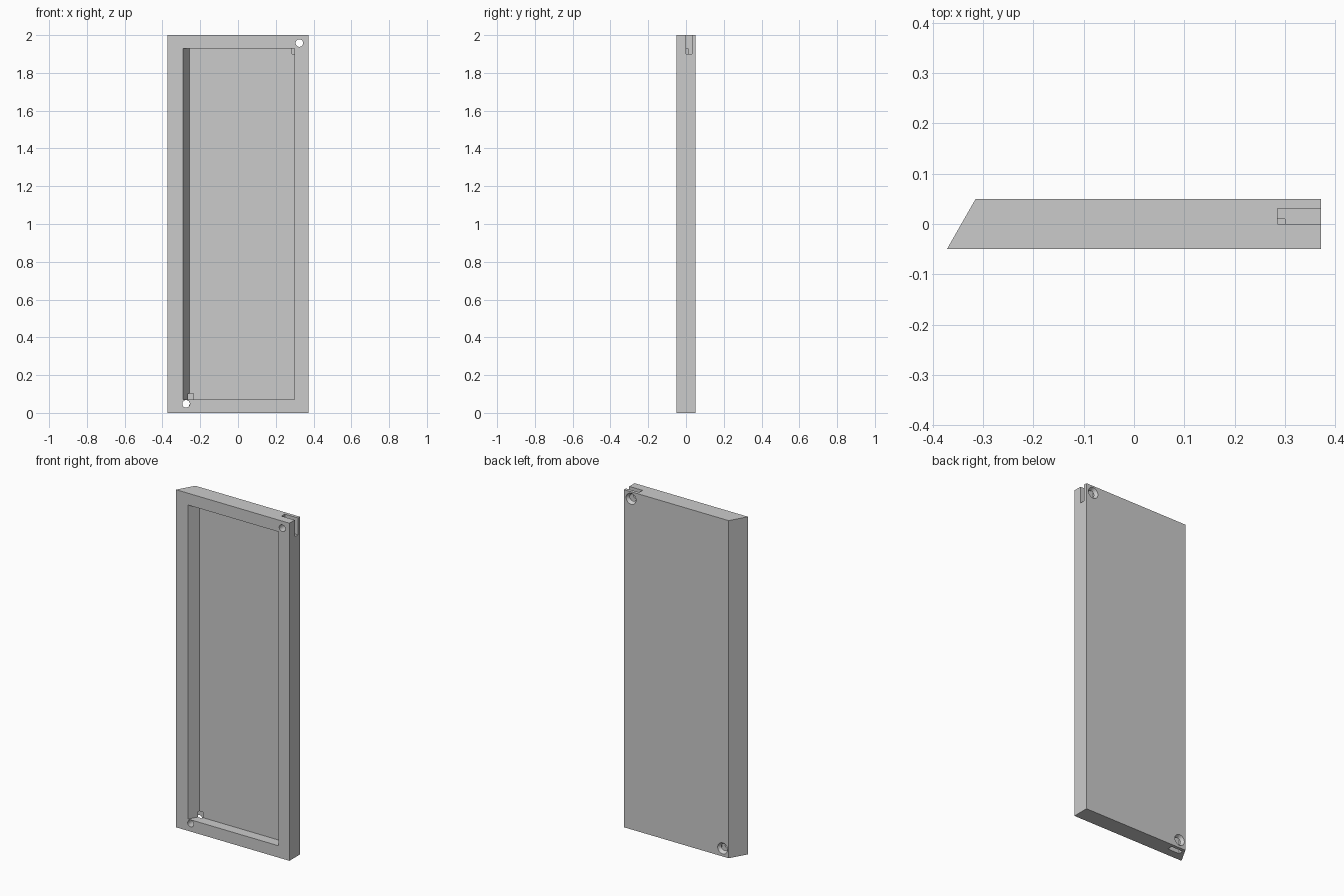
import bpy
import bmesh
from mathutils import Matrix, Vector

cube = bpy.data.objects.get("Cube")
if cube:
    bpy.data.objects.remove(cube, do_unlink=True)

grey = bpy.data.materials.new("plain grey")
grey.use_nodes = True
grey.diffuse_color = (0.6, 0.6, 0.6, 1)
grey.node_tree.nodes["Principled BSDF"].inputs["Base Color"].default_value = (0.6, 0.6, 0.6, 1)

HALF_W, HALF_D, HEIGHT = 0.372, 0.05, 2.0
SLOPE = 0.57        # x shift per unit of depth on the mitred side
RIM = 0.07


def make_object(name, bm):
    bmesh.ops.recalc_face_normals(bm, faces=bm.faces)
    mesh = bpy.data.meshes.new(name)
    bm.to_mesh(mesh)
    bm.free()
    mesh.materials.append(grey)
    obj = bpy.data.objects.new(name, mesh)
    bpy.context.collection.objects.link(obj)
    return obj


def prism(name, outline, z0, z1):
    """Extrude an (x, y) outline upwards from z0 to z1."""
    bm = bmesh.new()
    base = bm.faces.new([bm.verts.new((x, y, z0)) for x, y in outline])
    top = bmesh.ops.extrude_face_region(bm, geom=[base])["geom"]
    bmesh.ops.translate(bm, vec=(0, 0, z1 - z0),
                        verts=[v for v in top if isinstance(v, bmesh.types.BMVert)])
    return make_object(name, bm)


def mitred(x_front, x_right, y0, y1):
    """Outline with a slanted left edge, x_front being its x at y0."""
    return [(x_front, y0), (x_right, y0), (x_right, y1), (x_front + (y1 - y0) * SLOPE, y1)]


def box(name, x0, x1, y0, y1, z0, z1):
    return prism(name, [(x0, y0), (x1, y0), (x1, y1), (x0, y1)], z0, z1)


def cone(name, x, z, y0, r0, y1, r1):
    """Round cutter along y, radius r0 at y0 and r1 at y1."""
    bm = bmesh.new()
    turn = Matrix.Rotation(-1.5707963, 4, "X")
    place = Matrix.Translation(Vector((x, (y0 + y1) / 2, z)))
    bmesh.ops.create_cone(bm, cap_ends=True, segments=32, radius1=r0, radius2=r1,
                          depth=y1 - y0, matrix=place @ turn)
    return make_object(name, bm)


def cut(target, cutter):
    """Subtract the cutter from the target and remove it."""
    mod = target.modifiers.new("cut", "BOOLEAN")
    mod.operation = "DIFFERENCE"
    mod.solver = "EXACT"
    mod.object = cutter
    cutter.hide_render = True
    graph = bpy.context.evaluated_depsgraph_get()
    mesh = bpy.data.meshes.new_from_object(target.evaluated_get(graph))
    target.modifiers.clear()
    target.data = mesh
    bpy.data.objects.remove(cutter, do_unlink=True)


# Slab with one mitred side
panel = prism("panel", mitred(-HALF_W, HALF_W, -HALF_D, HALF_D), 0, HEIGHT)

# Shallow tray in the front, its mitred wall parallel to the outer side
FLOOR, LIP = 0.01, 0.02
tray_left = -0.292 - LIP * SLOPE
cut(panel, prism("tray_cutter", mitred(tray_left, 0.3, -HALF_D - LIP, FLOOR),
                 RIM, HEIGHT - RIM))

# Slots for the corner fittings: open top corner, and bottom edge
cut(panel, box("top_slot_cutter", 0.285, 0.4, 0, 0.031, 1.9, 2.1))
cut(panel, box("bottom_slot_cutter", -0.312, -0.235, 0, 0.031, -0.1, 0.103))

# Screw holes, countersunk at the back
for x, z in ((0.325, 1.958), (-0.275, 0.048)):
    cut(panel, cone("hole_cutter", x, z, -0.1, 0.02, 0.1, 0.02))
    cut(panel, cone("countersink_cutter", x, z, 0.032, 0.02, 0.052, 0.034))

panel.data.name = "panel"
